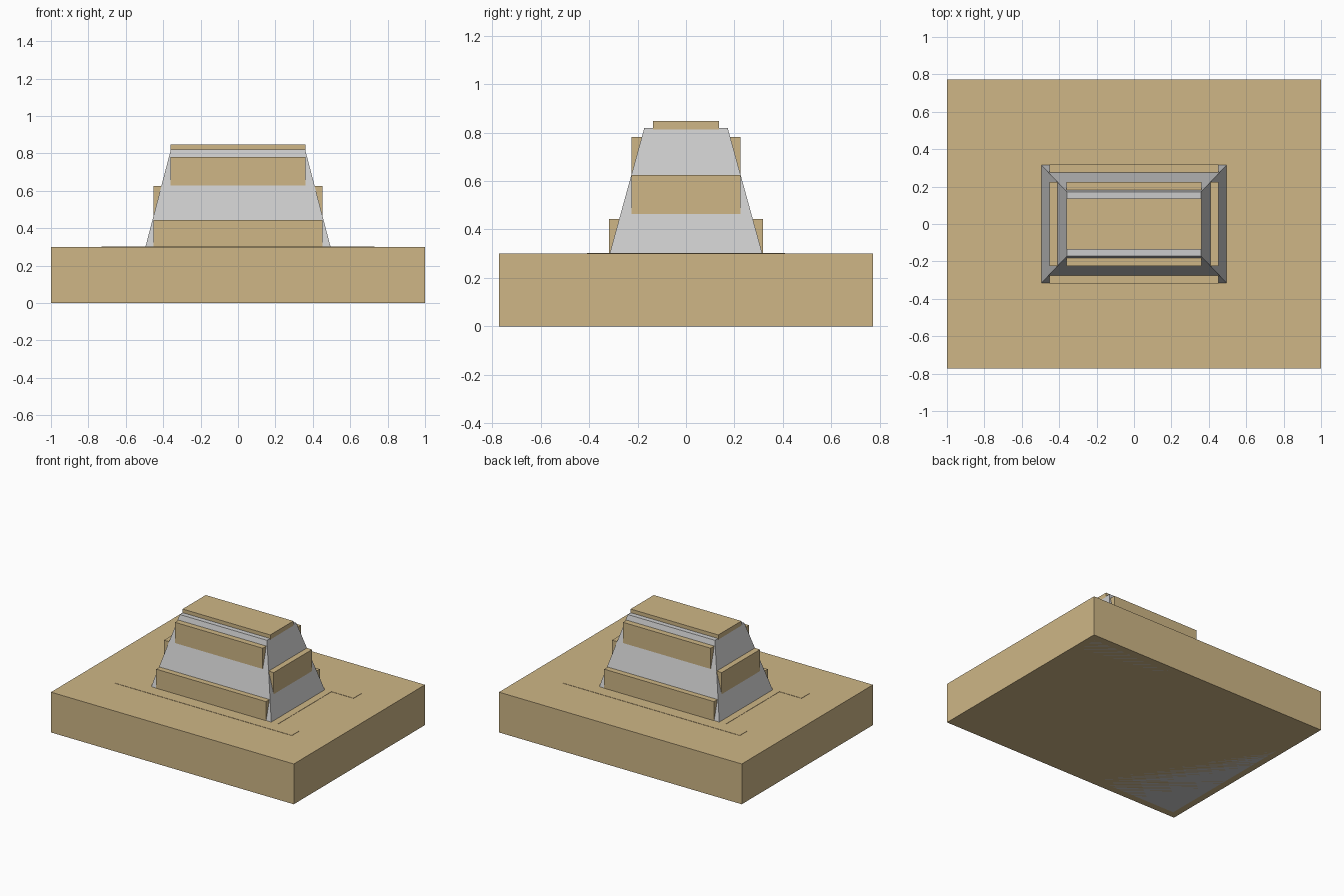
import bpy, bmesh

if "Cube" in bpy.data.objects:
    bpy.data.objects.remove(bpy.data.objects["Cube"])

tan = bpy.data.materials.new("tan_stone")
tan.diffuse_color = (0.62, 0.47, 0.24, 1)
tan.use_nodes = True
tan.node_tree.nodes["Principled BSDF"].inputs["Base Color"].default_value = tan.diffuse_color


def tapered_block(name, bottom, top, z0, z1, cy=0.0, mat=None):
    """Block with half-sizes (x, y) at the bottom and at the top."""
    bm = bmesh.new()
    bmesh.ops.create_cube(bm, size=2)
    for v in bm.verts:
        hx, hy = top if v.co.z > 0 else bottom
        v.co = (v.co.x * hx, v.co.y * hy + cy, z1 if v.co.z > 0 else z0)
    me = bpy.data.meshes.new(name)
    bm.to_mesh(me)
    bm.free()
    ob = bpy.data.objects.new(name, me)
    bpy.context.collection.objects.link(ob)
    if mat:
        me.materials.append(mat)
    return ob


def block(name, hx, hy, z0, z1, cy=0.0, mat=tan):
    return tapered_block(name, (hx, hy), (hx, hy), z0, z1, cy, mat)


# Plinth, with the grey core's footing showing flush on the underside
block("plinth", 1.0, 0.772, 0, 0.3)
block("core_footing", 0.95, 0.72, 0, 0.26, mat=None)

# Sloped grey core
tapered_block("sloped_core", (0.508, 0.329), (0.359, 0.172), 0.25, 0.82)

# Nested stepped terraces: half x, half y, top height
for i, (hx, hy, z) in enumerate([(0.452, 0.317, 0.444), (0.452, 0.225, 0.625),
                                 (0.361, 0.225, 0.782), (0.361, 0.136, 0.847)]):
    block(f"terrace_{i + 1}", hx, hy, 0.28, z)

# Low apron around the foot: centre slab and two long end bars
block("apron_centre", 0.548, 0.317, 0.28, 0.302)
for side, label in ((-1, "front"), (1, "back")):
    block(f"apron_bar_{label}", 0.73, 0.046, 0.28, 0.302, cy=side * 0.363)
